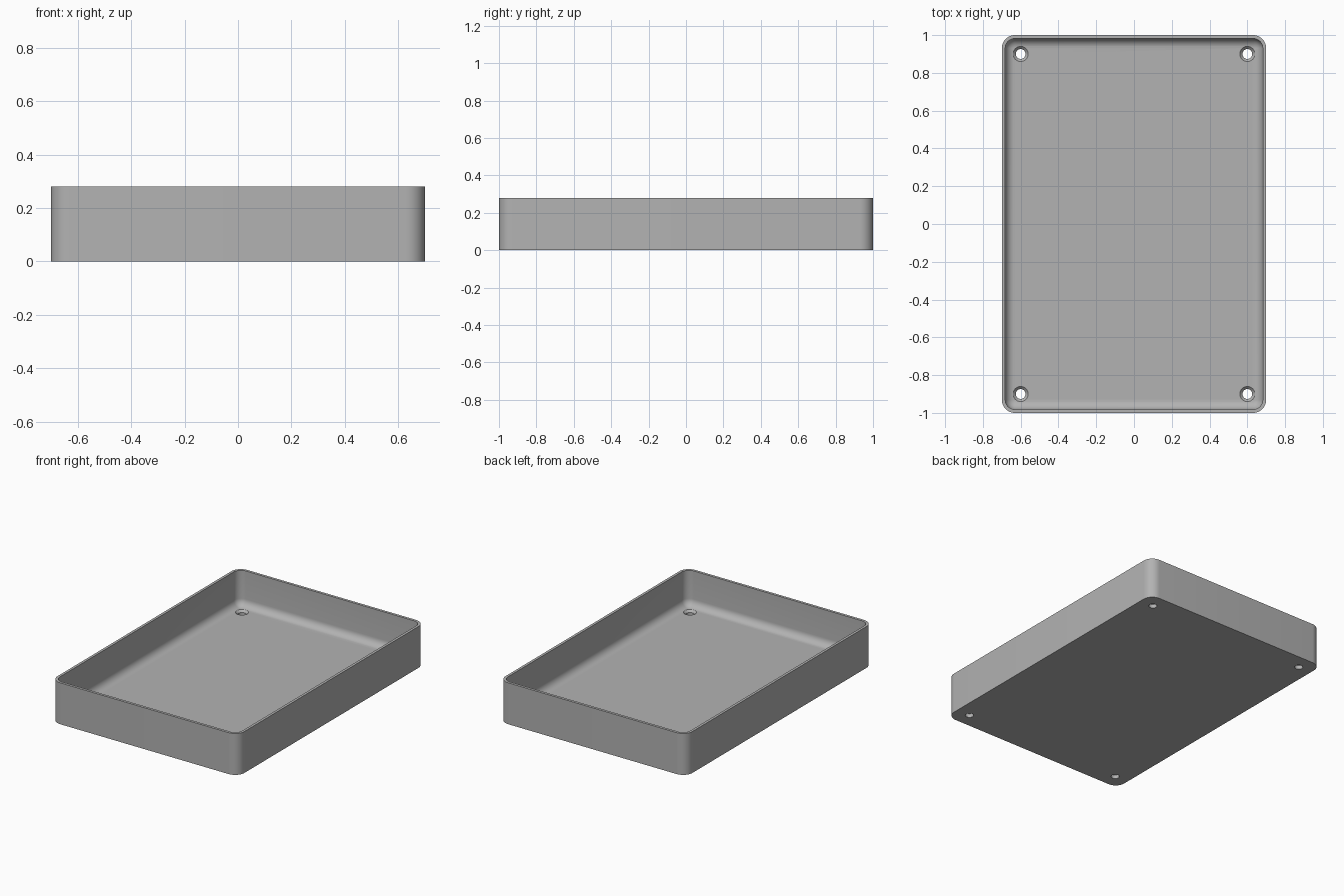
import bpy, bmesh, math

cube = bpy.data.objects.get("Cube")
if cube:
    bpy.data.objects.remove(cube)

HALF_X, HALF_Y, HEIGHT = 0.7, 1.0, 0.28
CORNER, WALL, FLOOR, FILLET = 0.07, 0.018, 0.04, 0.05
ARC = 10

grey = bpy.data.materials.new("light_grey")
grey.use_nodes = True
colour = (0.45, 0.45, 0.45, 1)
grey.diffuse_color = colour
grey.node_tree.nodes["Principled BSDF"].inputs["Base Color"].default_value = colour


def rounded_loop(bm, inset, z):
    """Ring of vertices around a rounded rectangle, inset from the outer wall."""
    r = max(CORNER - inset, 0.002)
    cx, cy = HALF_X - inset - r, HALF_Y - inset - r
    ring = []
    for quarter, (sx, sy) in enumerate([(1, 1), (-1, 1), (-1, -1), (1, -1)]):
        for i in range(ARC + 1):
            a = (quarter + i / ARC) * math.pi / 2
            ring.append(bm.verts.new((sx * cx + r * math.cos(a),
                                      sy * cy + r * math.sin(a), z)))
    return ring


# Section from outer base, over the rim, down the inside and round the fillet
section = [(0, 0), (0, HEIGHT), (WALL, HEIGHT)]
for i in range(9):
    a = i / 8 * math.pi / 2
    section.append((WALL + FILLET * (1 - math.cos(a)),
                    FLOOR + FILLET * (1 - math.sin(a))))

bm = bmesh.new()
rings = [rounded_loop(bm, inset, z) for inset, z in section]
for lower, upper in zip(rings, rings[1:]):
    for i in range(len(lower)):
        j = (i + 1) % len(lower)
        bm.faces.new((lower[i], lower[j], upper[j], upper[i]))
bm.faces.new(rings[0][::-1])
bm.faces.new(rings[-1])
bmesh.ops.recalc_face_normals(bm, faces=bm.faces)
mesh = bpy.data.meshes.new("tray")
bm.to_mesh(mesh)
bm.free()
mesh.materials.append(grey)
tray = bpy.data.objects.new("tray", mesh)
bpy.context.collection.objects.link(tray)


def cut(radius_low, radius_high, z_low, z_high, x, y):
    """Cut a straight or tapered round hole through the tray floor."""
    bpy.ops.mesh.primitive_cone_add(vertices=32, radius1=radius_low, radius2=radius_high,
                                    depth=z_high - z_low,
                                    location=(x, y, (z_low + z_high) / 2))
    cutter = bpy.context.object
    cutter.name = "hole_cutter"
    cutter.hide_render = True
    cutter.data.materials.append(grey)
    mod = tray.modifiers.new("hole", "BOOLEAN")
    mod.operation = "DIFFERENCE"
    mod.solver = "EXACT"
    mod.object = cutter
    bpy.context.view_layer.objects.active = tray
    bpy.ops.object.modifier_apply(modifier=mod.name)
    bpy.data.objects.remove(cutter)


# Countersunk screw holes in the four corners
for x in (-0.6, 0.6):
    for y in (-0.9, 0.9):
        cut(0.026, 0.026, -0.02, FLOOR + 0.03, x, y)
        cut(0.026, 0.054, FLOOR - 0.014, FLOOR + 0.014, x, y)

# Smooth corners with crisp rim, base and hole edges
bpy.ops.object.select_all(action="DESELECT")
tray.select_set(True)
bpy.context.view_layer.objects.active = tray
bpy.ops.object.shade_smooth_by_angle(angle=math.radians(35))
